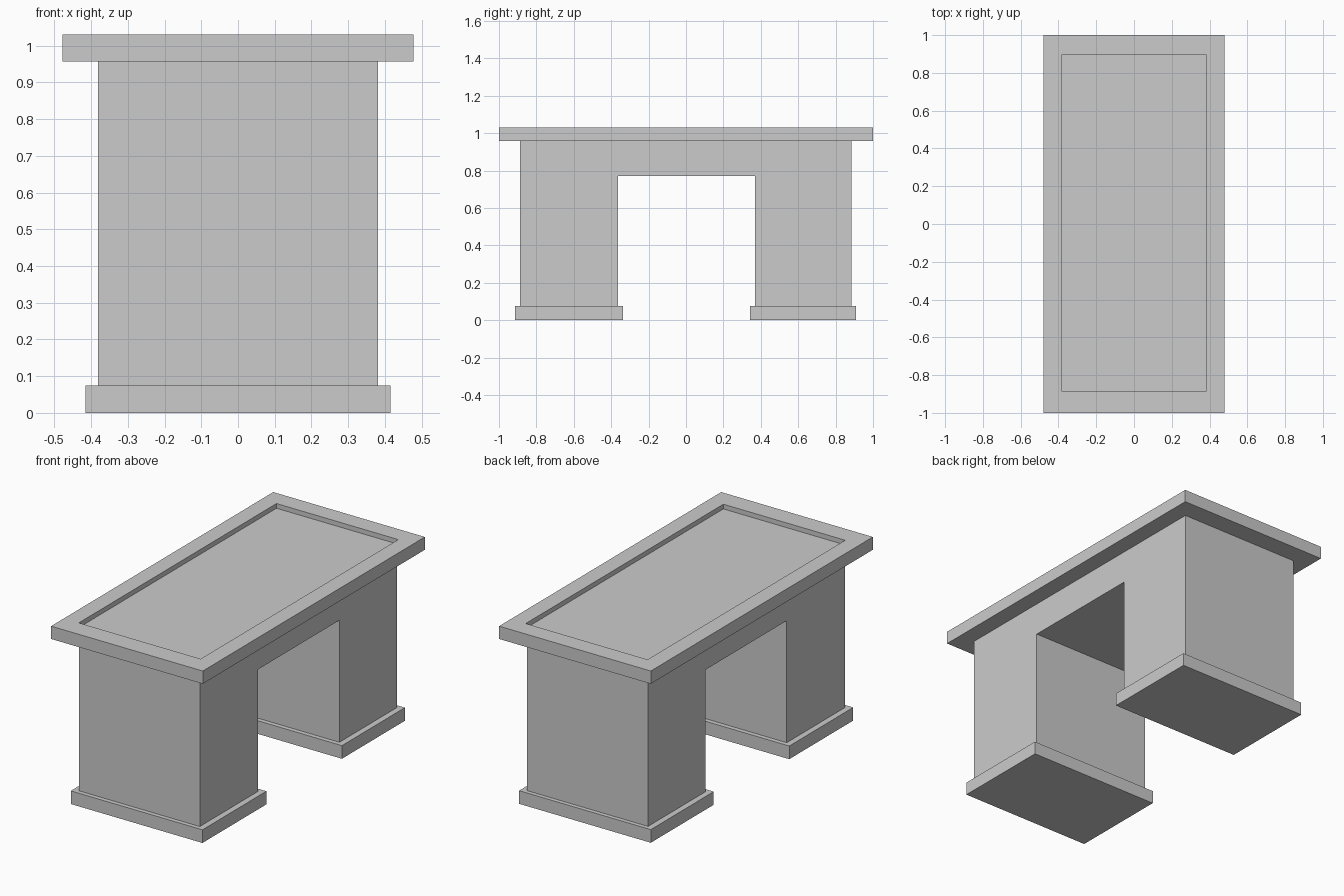
import bpy, bmesh

if "Cube" in bpy.data.objects:
    bpy.data.objects.remove(bpy.data.objects["Cube"])


def finish(name, bm):
    bmesh.ops.recalc_face_normals(bm, faces=bm.faces[:])
    mesh = bpy.data.meshes.new(name)
    bm.to_mesh(mesh)
    bm.free()
    obj = bpy.data.objects.new(name, mesh)
    bpy.context.collection.objects.link(obj)
    return obj


def box(x, y0, y1, z0, z1):
    """Box centred on x = 0 with half width x."""
    bm = bmesh.new()
    bmesh.ops.create_cube(bm, size=1)
    for v in bm.verts:
        v.co = (x if v.co.x > 0 else -x,
                y1 if v.co.y > 0 else y0,
                z1 if v.co.z > 0 else z0)
    return bm


# Table top with a shallow recessed panel
bm = box(0.478, -1.0, 1.0, 0.957, 1.03)
bm.normal_update()
top = max(bm.faces, key=lambda f: f.calc_center_median().z)
bmesh.ops.inset_region(bm, faces=[top], thickness=0.1)
for v in top.verts:
    v.co.x = 0.384 if v.co.x > 0 else -0.384
    v.co.y = 0.895 if v.co.y > 0 else -0.885
wall = bmesh.ops.extrude_discrete_faces(bm, faces=[top])
for v in wall["faces"][0].verts:
    v.co.z -= 0.027
finish("table_top", bm)

# Arch-shaped body: side profile (y, z) extruded across the width
profile = [(-0.888, 0.075), (-0.363, 0.075), (-0.363, 0.77), (0.369, 0.77),
           (0.369, 0.075), (0.886, 0.075), (0.886, 0.957), (-0.888, 0.957)]
bm = bmesh.new()
side = bm.faces.new([bm.verts.new((-0.381, y, z)) for y, z in profile])
ext = bmesh.ops.extrude_face_region(bm, geom=[side])
verts = [g for g in ext["geom"] if isinstance(g, bmesh.types.BMVert)]
bmesh.ops.translate(bm, vec=(0.762, 0, 0), verts=verts)
finish("pedestal_body", bm)

# Plinth under each pedestal
for name, y0, y1 in (("front_plinth", -0.913, -0.337), ("back_plinth", 0.343, 0.91)):
    finish(name, box(0.415, y0, y1, 0.0, 0.075))
